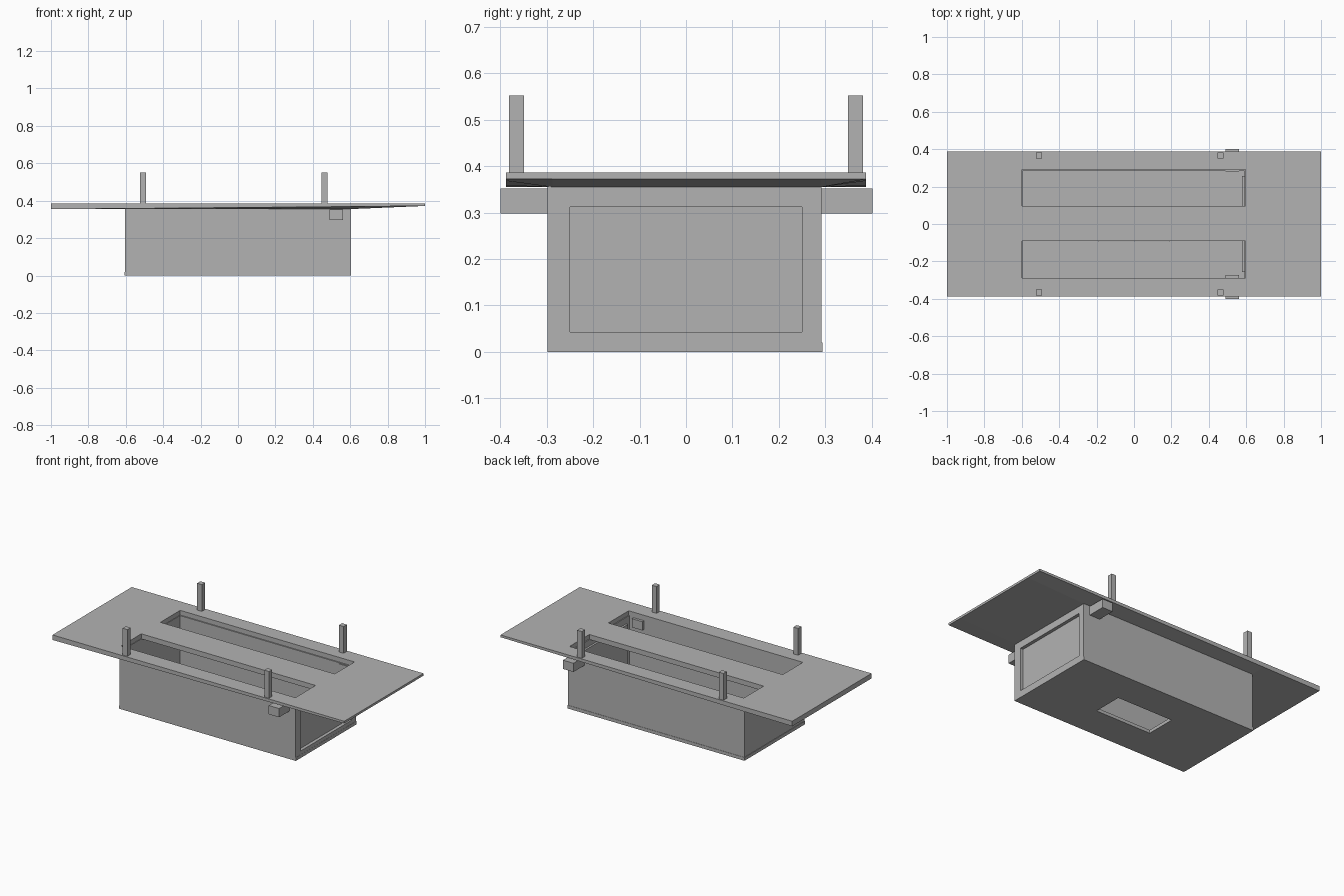
import bpy
import bmesh

default = bpy.data.objects.get("Cube")
if default:
    bpy.data.objects.remove(default, do_unlink=True)

grey = bpy.data.materials.new("plain grey")
grey.use_nodes = True
shade = (0.45, 0.45, 0.45, 1)
grey.diffuse_color = shade
grey.node_tree.nodes["Principled BSDF"].inputs["Base Color"].default_value = shade


def finish(name, bm):
    bmesh.ops.recalc_face_normals(bm, faces=bm.faces)
    mesh = bpy.data.meshes.new(name)
    bm.to_mesh(mesh)
    bm.free()
    mesh.materials.append(grey)
    obj = bpy.data.objects.new(name, mesh)
    bpy.context.collection.objects.link(obj)
    return obj


def box(name, x, y, z):
    bm = bmesh.new()
    for v in bmesh.ops.create_cube(bm, size=1)["verts"]:
        for i, (lo, hi) in enumerate((x, y, z)):
            v.co[i] = lo if v.co[i] < 0 else hi
    return finish(name, bm)


def slab(name, us, vs, holes, place):
    """Slab on a grid of cuts with some cells left open.
    place(u, v, side) gives the point on side 0 or 1."""
    bm = bmesh.new()
    nu, nv = len(us) - 1, len(vs) - 1
    pts = {(i, j, s): bm.verts.new(place(us[i], vs[j], s))
           for i in range(nu + 1) for j in range(nv + 1) for s in (0, 1)}
    cells = {(i, j) for i in range(nu) for j in range(nv)} - set(holes)
    for i, j in cells:
        ring = [(i, j), (i + 1, j), (i + 1, j + 1), (i, j + 1)]
        for s in (0, 1):
            bm.faces.new([pts[a, b, s] for a, b in ring])
        # Close the rim wherever the next cell is open
        around = [(i, j - 1), (i + 1, j), (i, j + 1), (i - 1, j)]
        for k, cell in enumerate(around):
            if cell not in cells:
                p, q = ring[k], ring[(k + 1) % 4]
                bm.faces.new([pts[*p, 0], pts[*q, 0], pts[*q, 1], pts[*p, 1]])
    return finish(name, bm)


# Table top with two long slots; its underside rises toward the right end
def top_point(x, y, side):
    if side:
        return (x, y, 0.386)
    rim = abs(y) > 0.35 or abs(x) > 0.9
    return (x, y, 0.355 + (0.0085 * (x + 1) if rim else 0))


slab("table_top", (-1, -0.6, 0.595, 1), (-0.388, -0.288, -0.09, 0.097, 0.291, 0.388),
     [(1, 1), (1, 3)], top_point)

# Floor of the trough with a central opening
slab("trough_floor", (-0.607, -0.19, 0.19, 0.605), (-0.298, -0.093, 0.093, 0.294),
     [(1, 1)], lambda x, y, s: (x, y, 0.02 * s))

# Trough walls
walls = (0.018, 0.357)
box("front_wall", (-0.604, 0.603), (-0.298, -0.288), walls)
box("back_wall", (-0.604, 0.603), (0.284, 0.292), walls)
box("left_end_wall", (-0.604, -0.597), (-0.297, 0.291), walls)

# Framed end with a recessed panel
slab("end_frame", (-0.298, -0.25, 0.25, 0.291), (0.018, 0.043, 0.312, 0.358),
     [(1, 1)], lambda y, z, s: (0.59 + 0.014 * s, y, z))
box("end_panel", (0.578, 0.584), (-0.25, 0.25), (0.043, 0.312))
slab("panel_rim", (-0.256, -0.25, 0.25, 0.256), (0.037, 0.043, 0.312, 0.318),
     [(1, 1)], lambda y, z, s: (0.578 + 0.013 * s, y, z))

# Side lugs that pass through the walls
box("front_lug", (0.49, 0.562), (-0.4, -0.272), (0.298, 0.352))
box("back_lug", (0.49, 0.562), (0.28, 0.402), (0.298, 0.352))

# Four upright posts
for end, x in (("left", -0.508), ("right", 0.463)):
    for side, y in (("front", -0.365), ("back", 0.365)):
        box(f"{side}_{end}_post", (x - 0.016, x + 0.016),
            (y - 0.016, y + 0.016), (0.38, 0.552))
